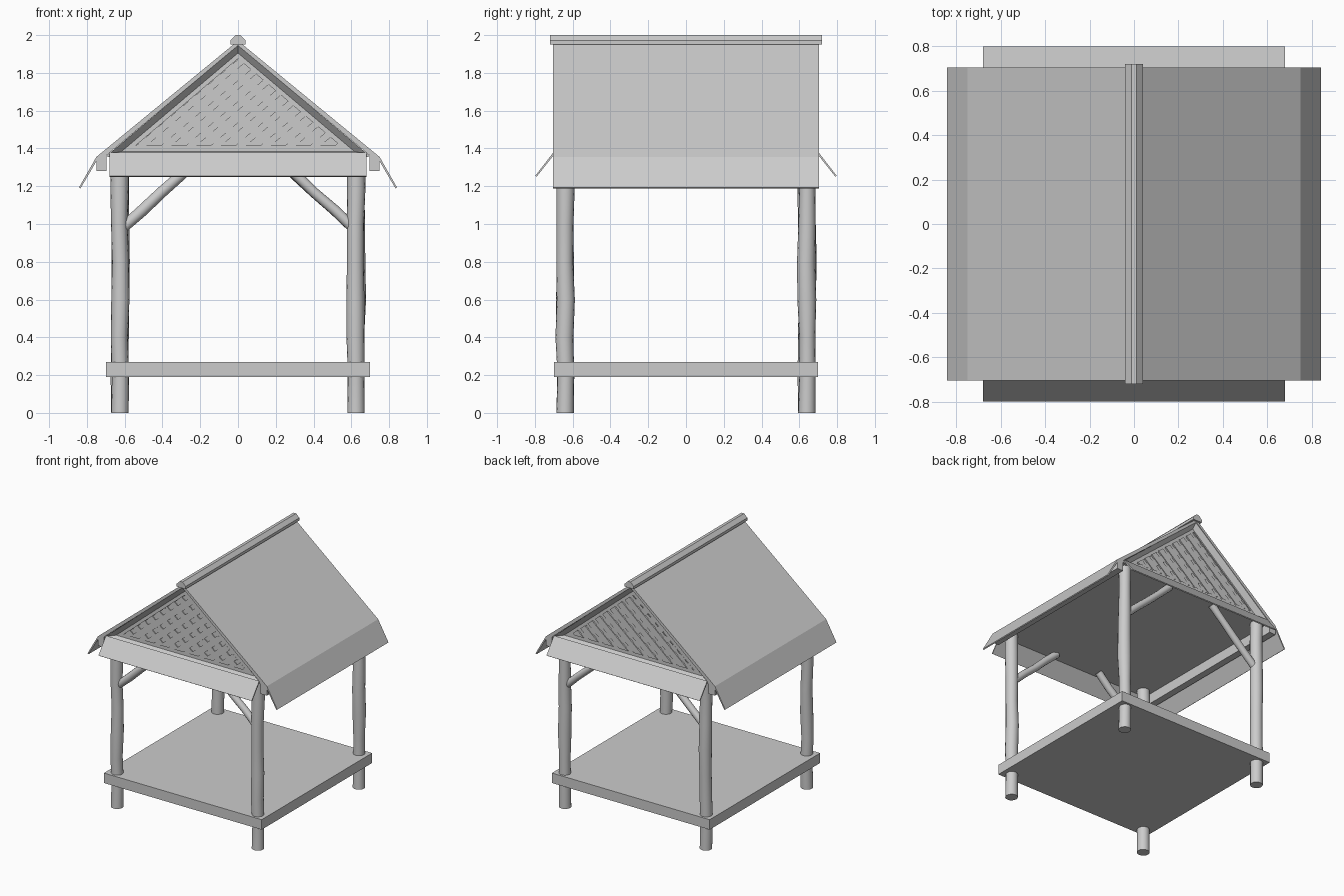
import bpy, bmesh, math, random
from mathutils import Vector

if "Cube" in bpy.data.objects:
    bpy.data.objects.remove(bpy.data.objects["Cube"])

random.seed(4)


def finish(name, bm, smooth=False):
    bmesh.ops.recalc_face_normals(bm, faces=bm.faces)
    me = bpy.data.meshes.new(name)
    bm.to_mesh(me)
    bm.free()
    ob = bpy.data.objects.new(name, me)
    bpy.context.collection.objects.link(ob)
    if smooth:
        bpy.context.view_layer.objects.active = ob
        ob.select_set(True)
        bpy.ops.object.shade_smooth_by_angle(angle=math.radians(40))
        ob.select_set(False)
    return ob


def extrude(name, pts, half, axis='y'):
    """Extrude a 2D profile symmetrically along y (xz profile) or x (yz profile)."""
    bm = bmesh.new()
    place = (lambda a, b, t: (a, t, b)) if axis == 'y' else (lambda a, b, t: (t, a, b))
    face = bm.faces.new([bm.verts.new(place(a, b, -half)) for a, b in pts])
    res = bmesh.ops.extrude_face_region(bm, geom=[face])
    vs = [v for v in res['geom'] if isinstance(v, bmesh.types.BMVert)]
    bmesh.ops.translate(bm, verts=vs, vec=place(0, 0, 2 * half))
    return finish(name, bm)


def box(name, half_x, half_y, z0, z1):
    return extrude(name, [(-half_x, z0), (half_x, z0), (half_x, z1), (-half_x, z1)], half_y)


def log(name, path, radius, wobble, sides=16):
    """Slightly irregular round timber following a path."""
    bm = bmesh.new()
    path = [Vector(p) for p in path]
    d = (path[-1] - path[0]).normalized()
    u = d.cross(Vector((0, 1, 0))).normalized()
    w = d.cross(u)
    rings = []
    for i, p in enumerate(path):
        inner = 0 < i < len(path) - 1
        r = radius + (random.uniform(-wobble, wobble) if inner else 0)
        c = p + (u * random.uniform(-wobble, wobble) + w * random.uniform(-wobble, wobble)) * inner
        rings.append([bm.verts.new(c + (u * math.cos(a) + w * math.sin(a)) * r)
                      for a in (math.tau * k / sides for k in range(sides))])
    for a, b in zip(rings, rings[1:]):
        for k in range(sides):
            n = (k + 1) % sides
            bm.faces.new((a[k], a[n], b[n], b[k]))
    bm.faces.new(rings[0])
    bm.faces.new(rings[-1])
    return finish(name, bm, True)


def mirror_y(ob):
    m = ob.modifiers.new("mirror", 'MIRROR')
    m.use_axis = (False, True, False)


# Floor and ceiling
box("floor_platform", 0.70, 0.70, 0.19, 0.27)
box("ceiling", 0.69, 0.70, 1.355, 1.37)

# Corner posts and their diagonal braces
for sx, side in ((-1, "left"), (1, "right")):
    for sy, end in ((-1, "front"), (1, "back")):
        x, y = sx * 0.625, sy * 0.64
        log(f"{end}_{side}_post",
            [(x, y, z) for z in (0, 0.2, 0.4, 0.6, 0.8, 1.0, 1.2, 1.36)], 0.046, 0.004)
        a, b = Vector((sx * 0.61, y, 0.98)), Vector((sx * 0.20, y, 1.355))
        log(f"{end}_{side}_brace", [a.lerp(b, t) for t in (0, 0.25, 0.5, 0.75, 1)],
            0.029, 0.003, 12)

# Roof: two slopes with a square beam at each eave
half = [(0.75, 1.355), (0.75, 1.28), (0.695, 1.28), (0.695, 1.365)]
extrude("roof", [(0, 1.97)] + half + [(0, 1.945)] + [(-x, z) for x, z in reversed(half)], 0.705)

# Ridge cap
cap = [(0.04, 1.95), (0.04, 1.972), (0.012, 2.0)]
extrude("ridge_cap", cap + [(-x, z) for x, z in reversed(cap)], 0.72)

# Flared flaps at the eaves and under the gables
for s, a, b in ((-1, "left", "front"), (1, "right", "back")):
    extrude(f"{a}_eave_flap", [(s * x, z) for x, z in
            ((0.75, 1.355), (0.842, 1.193), (0.834, 1.188), (0.748, 1.335))], 0.705)
    extrude(f"{b}_gable_flap", [(s * y, z) for y, z in
            ((0.703, 1.378), (0.798, 1.255), (0.791, 1.25), (0.70, 1.365))], 0.68, 'x')

# Gable panel: bevelled triangular frame with a flat back
outer = [(-0.685, 1.37), (0.685, 1.37), (0, 1.948)]
inner = [(-0.615, 1.385), (0.615, 1.385), (0, 1.905)]
bm = bmesh.new()
vo = [bm.verts.new((x, -0.702, z)) for x, z in outer]
vi = [bm.verts.new((x, -0.665, z)) for x, z in inner]
for i in range(3):
    j = (i + 1) % 3
    bm.faces.new((vo[i], vo[j], vi[j], vi[i]))
bm.faces.new(vi)
mirror_y(finish("gable_panel", bm))

# Lattice: crossing slats trimmed to the gable triangle
tri = [Vector((-0.545, 0, 1.415)), Vector((0.545, 0, 1.415)), Vector((0, 0, 1.878))]
centre = sum(tri, Vector()) / 3
bm = bmesh.new()
for sgn, depth in ((1, 0.012), (-1, 0.007)):
    d = Vector((0.763, 0, 0.646 * sgn))
    n = Vector((-0.646 * sgn, 0, 0.763))
    for k in range(-6, 7):
        c = centre + n * k * 0.085
        quad = [c + d * a + n * b for a, b in ((-1, -0.026), (1, -0.026), (1, 0.026), (-1, 0.026))]
        front = [bm.verts.new(p + Vector((0, -0.665 - depth, 0))) for p in quad]
        back = [bm.verts.new(p + Vector((0, -0.664, 0))) for p in quad]
        bm.faces.new(front)
        for i in range(4):
            j = (i + 1) % 4
            bm.faces.new((front[i], front[j], back[j], back[i]))
for i in range(3):
    e = tri[(i + 1) % 3] - tri[i]
    bmesh.ops.bisect_plane(bm, geom=bm.verts[:] + bm.edges[:] + bm.faces[:], plane_co=tri[i],
                           plane_no=Vector((e.z, 0, -e.x)), clear_outer=True)
mirror_y(finish("gable_lattice", bm))
